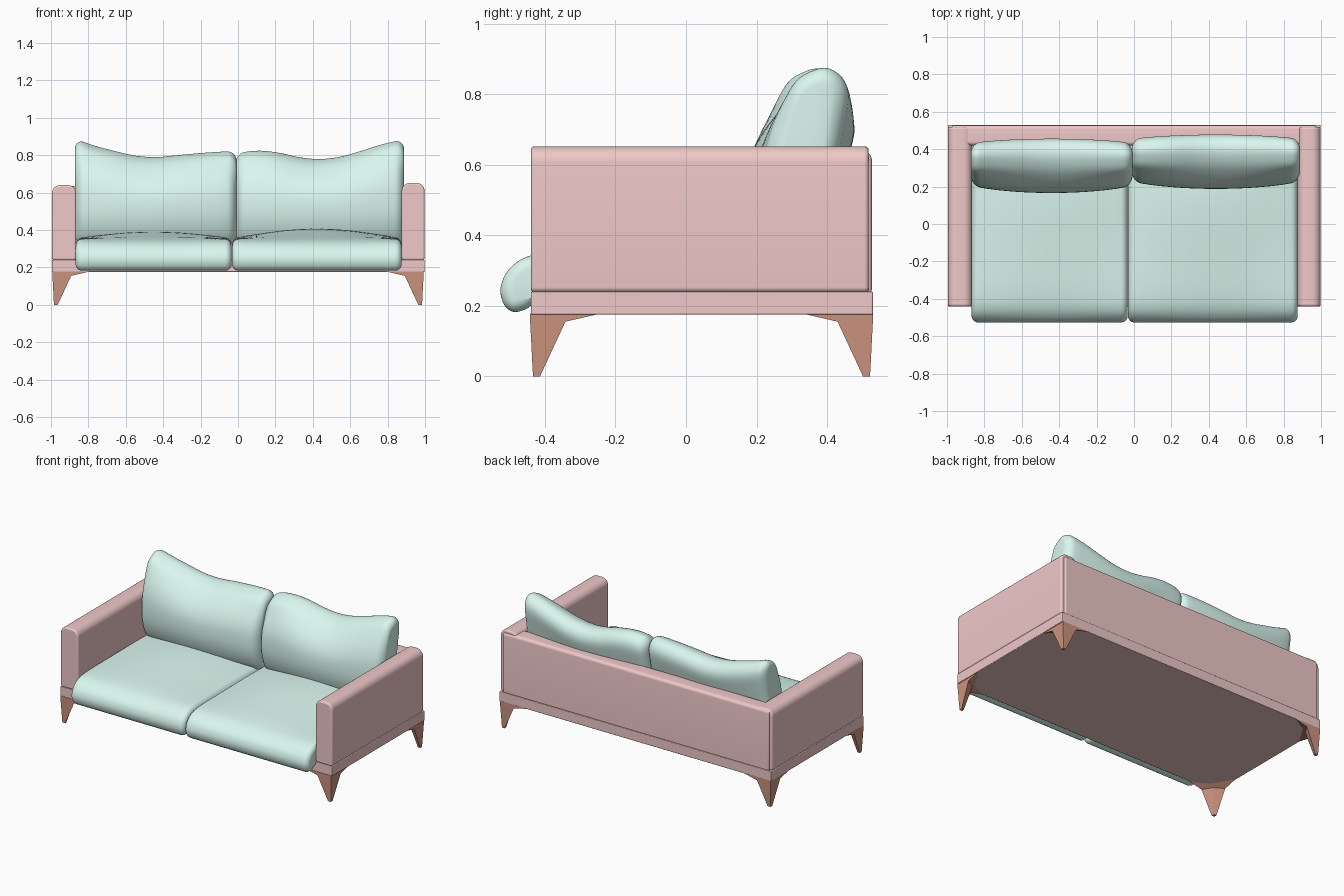
import bpy, bmesh, math
from mathutils import Vector

if "Cube" in bpy.data.objects:
    bpy.data.objects.remove(bpy.data.objects["Cube"])


def material(name, rgb):
    m = bpy.data.materials.new(name)
    m.diffuse_color = (*rgb, 1)
    m.use_nodes = True
    m.node_tree.nodes["Principled BSDF"].inputs["Base Color"].default_value = m.diffuse_color
    return m


PINK = material("pink_upholstery", (0.87, 0.58, 0.58))
MINT = material("mint_fabric", (0.70, 0.93, 0.86))
WOOD = material("wood", (0.60, 0.29, 0.21))


def finish(bm, name, mat, angle=35):
    bmesh.ops.recalc_face_normals(bm, faces=bm.faces)
    me = bpy.data.meshes.new(name)
    bm.to_mesh(me)
    bm.free()
    me.materials.append(mat)
    me.shade_smooth()
    me.set_sharp_from_angle(angle=math.radians(angle))
    ob = bpy.data.objects.new(name, me)
    bpy.context.collection.objects.link(ob)
    return ob


def panel(name, lo, hi, axis=0, r_top=0, r_bottom=0, edge=0.01):
    """Box whose long edges along one axis are rounded, then lightly softened."""
    bm = bmesh.new()
    bmesh.ops.create_cube(bm, size=1)
    for v in bm.verts:
        v.co = [l + (c + 0.5) * (h - l) for l, h, c in zip(lo, hi, v.co)]
    for r, z in ((r_top, hi[2]), (r_bottom, lo[2])):
        if r:
            es = [e for e in bm.edges if all(abs(v.co.z - z) < 1e-5 for v in e.verts)
                  and abs(e.verts[0].co[axis] - e.verts[1].co[axis]) > 1e-4]
            bmesh.ops.bevel(bm, geom=es, offset=r, segments=7, profile=0.5, affect='EDGES')
    ob = finish(bm, name, PINK)
    b = ob.modifiers.new("soft_edges", 'BEVEL')
    b.width, b.segments, b.limit_method = edge, 3, 'ANGLE'
    b.angle_limit = math.radians(50)


def spline(pts, n, closed):
    """Catmull-Rom samples through the points."""
    k, out = len(pts), []
    get = (lambda i: Vector(pts[i % k])) if closed else (lambda i: Vector(pts[max(0, min(k - 1, i))]))
    for i in range(k if closed else k - 1):
        a, b, c, d = (get(i + j) for j in (-1, 0, 1, 2))
        for s in range(n):
            t = s / n
            out.append(0.5 * (2 * b + (c - a) * t + (2 * a - 5 * b + 4 * c - d) * t * t
                              + (3 * b - a - 3 * c + d) * t ** 3))
    return out if closed else out + [Vector(pts[-1])]


def smooth(t):
    t = max(0, min(1, t))
    return t * t * (3 - 2 * t)


def cushion(name, profile, x0, x1, r, warp):
    """Loft a y-z profile along x, rounding both ends by insetting it."""
    ring = spline(profile, 5, True)
    n = len(ring)
    area = sum(a.x * b.y - b.x * a.y for a, b in zip(ring, ring[1:] + ring[:1]))
    normals = []
    for i in range(n):
        t = (ring[(i + 1) % n] - ring[i - 1]).normalized()
        normals.append(Vector((-t.y, t.x)) * (1 if area > 0 else -1))
    caps = [(r * (1 - math.cos(a)), r * (1 - math.sin(a)))
            for a in (i * math.pi / 14 for i in range(8))]
    stations = [(x0 + d, i) for d, i in caps]
    stations += [(x0 + r + (x1 - x0 - 2 * r) * i / 20, 0) for i in range(1, 20)]
    stations += [(x1 - d, i) for d, i in reversed(caps)]
    bm = bmesh.new()
    rings = []
    for x, inset in stations:
        u = (x - x0) / (x1 - x0)
        pts = [warp(u, x, *(p + q * inset)) for p, q in zip(ring, normals)]
        rings.append([bm.verts.new((x, y, z)) for y, z in pts])
    for a, b in zip(rings, rings[1:]):
        for i in range(n):
            j = (i + 1) % n
            bm.faces.new((a[i], a[j], b[j], b[i]))
    bm.faces.new(rings[0])
    bm.faces.new(rings[-1])
    finish(bm, name, MINT, 60)


# Frame: base, arms and back panel
panel("base", (-0.995, -0.44, 0.175), (0.998, 0.53, 0.24), edge=0.004)
panel("left_arm", (-0.995, -0.44, 0.238), (-0.865, 0.518, 0.64), 1, 0.045, 0.015)
panel("right_arm", (0.875, -0.44, 0.238), (0.998, 0.518, 0.652), 1, 0.045, 0.015)
panel("back_panel", (-0.975, 0.42, 0.235), (0.975, 0.527, 0.635), 0, 0.02)

# Seat cushions, drooping over the front edge
seat = [(0.38, 0.30), (0.35, 0.25), (0.1, 0.23), (-0.2, 0.23), (-0.40, 0.215), (-0.455, 0.19),
        (-0.49, 0.183), (-0.517, 0.205), (-0.526, 0.25), (-0.505, 0.30), (-0.455, 0.338),
        (-0.36, 0.353), (-0.1, 0.355), (0.2, 0.355), (0.35, 0.345)]


def seat_warp(crown):
    def warp(u, x, y, z):
        s = math.sin(math.pi * u)
        top = smooth((z - 0.25) / 0.1) * smooth((y + 0.5) / 0.7)
        return y, z + crown * s * top - 0.006 * s * smooth((z - 0.28) / 0.05) * smooth((-y - 0.3) / 0.2)
    return warp


cushion("left_seat_cushion", seat, -0.868, -0.034, 0.035, seat_warp(0.037))
cushion("right_seat_cushion", seat, -0.032, 0.875, 0.035, seat_warp(0.052))

# Back cushions, leaning over the back panel with wavy tops
back = [(0.22, 0.36), (0.185, 0.45), (0.178, 0.55), (0.19, 0.65), (0.225, 0.74), (0.285, 0.815),
        (0.35, 0.853), (0.405, 0.86), (0.45, 0.835), (0.468, 0.78), (0.452, 0.68),
        (0.425, 0.55), (0.41, 0.42), (0.36, 0.34), (0.28, 0.325)]


def back_warp(tops, dy):
    curve = spline([(h, 0) for h in tops], 8, False)

    def warp(u, x, y, z):
        f = u * (len(curve) - 1)
        i = min(int(f), len(curve) - 2)
        h = curve[i].x + (curve[i + 1].x - curve[i].x) * (f - i)
        bulge = 0.045 * (1 - math.sin(math.pi * u) ** 0.6)
        mid = 0.33
        y += bulge * (smooth((mid - y) / 0.12) - 0.6 * smooth((y - mid) / 0.12))
        return y + dy, z + (h - 0.862) * smooth((z - 0.45) / 0.38)
    return warp


cushion("left_back_cushion", back, -0.872, -0.008, 0.05,
        back_warp([0.885, 0.85, 0.822, 0.798, 0.79, 0.80, 0.81, 0.818, 0.822], -0.012))
cushion("right_back_cushion", back, -0.012, 0.888, 0.05,
        back_warp([0.812, 0.825, 0.815, 0.79, 0.78, 0.793, 0.825, 0.86, 0.883], 0.010))

# Tapered corner legs with flared brackets
levels = [(0.0, 0.008, 0.028, 0.026), (0.155, 0.0, 0.10, 0.062), (0.178, 0.0, 0.20, 0.075)]
for sx, side in ((-1, "left"), (1, "right")):
    for sy, y0, end in ((-1, -0.442, "front"), (1, 0.53, "back")):
        bm = bmesh.new()
        rings = []
        for z, o, w, c in levels:
            section = [(o, o), (w, o), (c, c), (o, w)]
            rings.append([bm.verts.new((sx * (0.992 - a), y0 - sy * b, z)) for a, b in section])
        for a, b in zip(rings, rings[1:]):
            for i in range(4):
                j = (i + 1) % 4
                bm.faces.new((a[i], a[j], b[j], b[i]))
        bm.faces.new(rings[0])
        bm.faces.new(rings[-1])
        finish(bm, f"{end}_{side}_leg", WOOD, 20)
